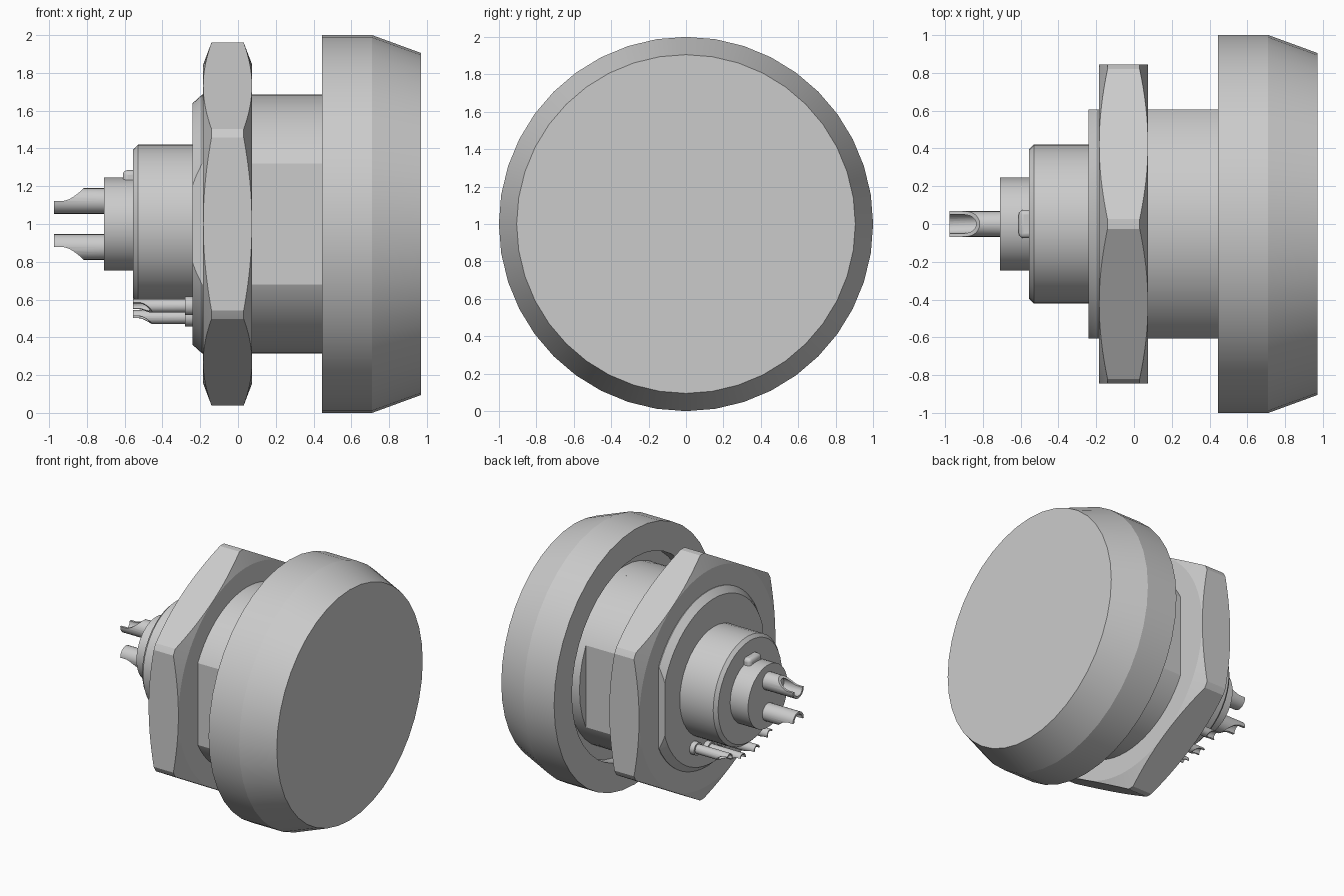
import bpy, bmesh, math
from mathutils import Matrix, Vector

cube = bpy.data.objects.get("Cube")
if cube:
    bpy.data.objects.remove(cube, do_unlink=True)

metal = bpy.data.materials.new("satin_grey_metal")
metal.use_nodes = True
GREY = (0.6, 0.6, 0.6, 1.0)
metal.diffuse_color = GREY
metal.node_tree.nodes["Principled BSDF"].inputs["Base Color"].default_value = GREY

AXIS = Matrix.Translation((0, 0, 1))   # main axis runs along x at this height


def make(name, bm, matrix=AXIS):
    bmesh.ops.remove_doubles(bm, verts=bm.verts, dist=1e-5)
    bmesh.ops.recalc_face_normals(bm, faces=bm.faces)
    mesh = bpy.data.meshes.new(name)
    bm.to_mesh(mesh)
    bm.free()
    mesh.materials.append(metal)
    ob = bpy.data.objects.new(name, mesh)
    bpy.context.collection.objects.link(ob)
    ob.matrix_world = matrix
    return ob


def activate(ob):
    bpy.ops.object.select_all(action='DESELECT')
    ob.select_set(True)
    bpy.context.view_layer.objects.active = ob


def smooth(ob):
    activate(ob)
    bpy.ops.object.shade_smooth_by_angle(angle=math.radians(20))
    return ob


def revolve(name, profile, sides=40, matrix=AXIS):
    """Spin a list of (x, radius) points about the x axis."""
    bm = bmesh.new()
    vs = [bm.verts.new((x, 0, r)) for x, r in profile]
    es = [bm.edges.new(pair) for pair in zip(vs, vs[1:])]
    bmesh.ops.spin(bm, geom=vs + es, cent=(0, 0, 0), axis=(1, 0, 0),
                   angle=2 * math.pi, steps=sides)
    return make(name, bm, matrix)


def prism(name, outline, direction, matrix=AXIS):
    """Extrude a flat outline along a direction."""
    bm = bmesh.new()
    face = bm.faces.new([bm.verts.new(p) for p in outline])
    out = bmesh.ops.extrude_face_region(bm, geom=[face], use_keep_orig=True)
    moved = [g for g in out["geom"] if isinstance(g, bmesh.types.BMVert)]
    bmesh.ops.translate(bm, verts=moved, vec=direction)
    return make(name, bm, matrix)


def block(name, low, high, matrix=AXIS):
    (x0, y0, z0), (x1, y1, z1) = low, high
    return prism(name, [(x0, y0, z0), (x1, y0, z0), (x1, y1, z0), (x0, y1, z0)],
                 (0, 0, z1 - z0), matrix)


def boolean(ob, tool, operation):
    bpy.context.view_layer.update()
    mod = ob.modifiers.new("cut", 'BOOLEAN')
    mod.object, mod.operation, mod.solver = tool, operation, 'EXACT'
    activate(ob)
    bpy.ops.object.modifier_apply(modifier=mod.name)
    bpy.data.objects.remove(tool, do_unlink=True)


# Front flange with a sealing groove in its rear face
smooth(revolve("front_flange", [(0.54, 0), (0.54, 0.78), (0.445, 0.78), (0.445, 1),
                                (0.71, 1), (0.97, 0.905), (0.97, 0)]))
smooth(revolve("flange_neck", [(0.445, 0), (0.445, 0.685), (0.55, 0.685), (0.55, 0)]))

# Barrel with a flat on each side
barrel = revolve("barrel", [(-0.24, 0), (-0.24, 0.64), (-0.19, 0.685),
                            (0.445, 0.685), (0.445, 0)], 64)
for side in (-1, 1):
    ys = sorted((side * 0.605, side))
    boolean(barrel, block("flat_cutter", (-1, ys[0], -1), (1, ys[1], 1)), 'DIFFERENCE')
smooth(barrel)

# Hex nut, its corners turned down by a double cone
corner = 0.845 / math.cos(math.pi / 6)
hexagon = [(-0.185, corner * math.sin(i * math.pi / 3), corner * math.cos(i * math.pi / 3))
           for i in range(6)]
nut = prism("hex_nut", hexagon, (0.26, 0, 0))
boolean(nut, revolve("nut_turning", [(-0.186, 0), (-0.186, 0.84), (-0.14, 0.962),
                                     (0.03, 0.962), (0.076, 0.84), (0.076, 0)], 96), 'INTERSECT')
smooth(nut)

# Stepped rear housing and insert
smooth(revolve("rear_housing", [(-0.2, 0), (-0.2, 0.42), (-0.53, 0.42),
                                (-0.555, 0.395), (-0.555, 0)]))
smooth(revolve("contact_insert", [(-0.54, 0), (-0.54, 0.245), (-0.71, 0.245), (-0.71, 0)]))
key = block("locating_key", (-0.61, -0.075, 0.15), (-0.53, 0.075, 0.285))
bevel = key.modifiers.new("rounding", 'BEVEL')
bevel.width, bevel.segments = 0.025, 3
smooth(key)


def solder_pin(name, x, distance, angle, radius, length, cut):
    """Pin pointing to -x with a scooped cup that opens away from the main axis."""
    m = AXIS @ Matrix.Rotation(angle, 4, 'X') @ Matrix.Translation((x, 0, distance))
    pin = revolve(name, [(0.02, 0), (0.02, radius), (-length, radius), (-length, 0)], 24, m)
    start, run = length - cut, cut * 0.7
    curve = [(-start - run * i / 8, -radius, radius * 1.02 * (1 - i / 8) ** 1.6)
             for i in range(9)]
    outline = curve + [(-length - 0.1, -radius, 0), (-length - 0.1, -radius, radius * 2),
                       (-start, -radius, radius * 2)]
    outline = [Vector((px, py * 1.5, pz)) for px, py, pz in outline]
    boolean(pin, prism("scoop", outline, (0, radius * 3, 0), m), 'DIFFERENCE')
    bore = radius * 0.74
    boolean(pin, revolve("bore", [(-start, 0), (-start, bore), (-length - 0.1, bore),
                                  (-length - 0.1, 0)], 24, m), 'DIFFERENCE')
    return smooth(pin)


# Two main contacts, one above the other
for label, angle in (("upper", 0), ("lower", math.pi)):
    solder_pin(label + "_contact", -0.71, 0.122, angle, 0.068, 0.265, 0.16)

# Four signal pins with collars in an arc below the housing
for i, degrees in enumerate((-30, -10, 10, 30)):
    angle = math.pi + math.radians(degrees)
    solder_pin(f"signal_pin_{i + 1}", -0.24, 0.5, angle, 0.036, 0.315, 0.1)
    place = AXIS @ Matrix.Rotation(angle, 4, 'X') @ Matrix.Translation((-0.24, 0, 0.5))
    smooth(revolve(f"pin_collar_{i + 1}", [(0.02, 0), (0.02, 0.05), (-0.04, 0.05),
                                           (-0.04, 0)], 20, place))
